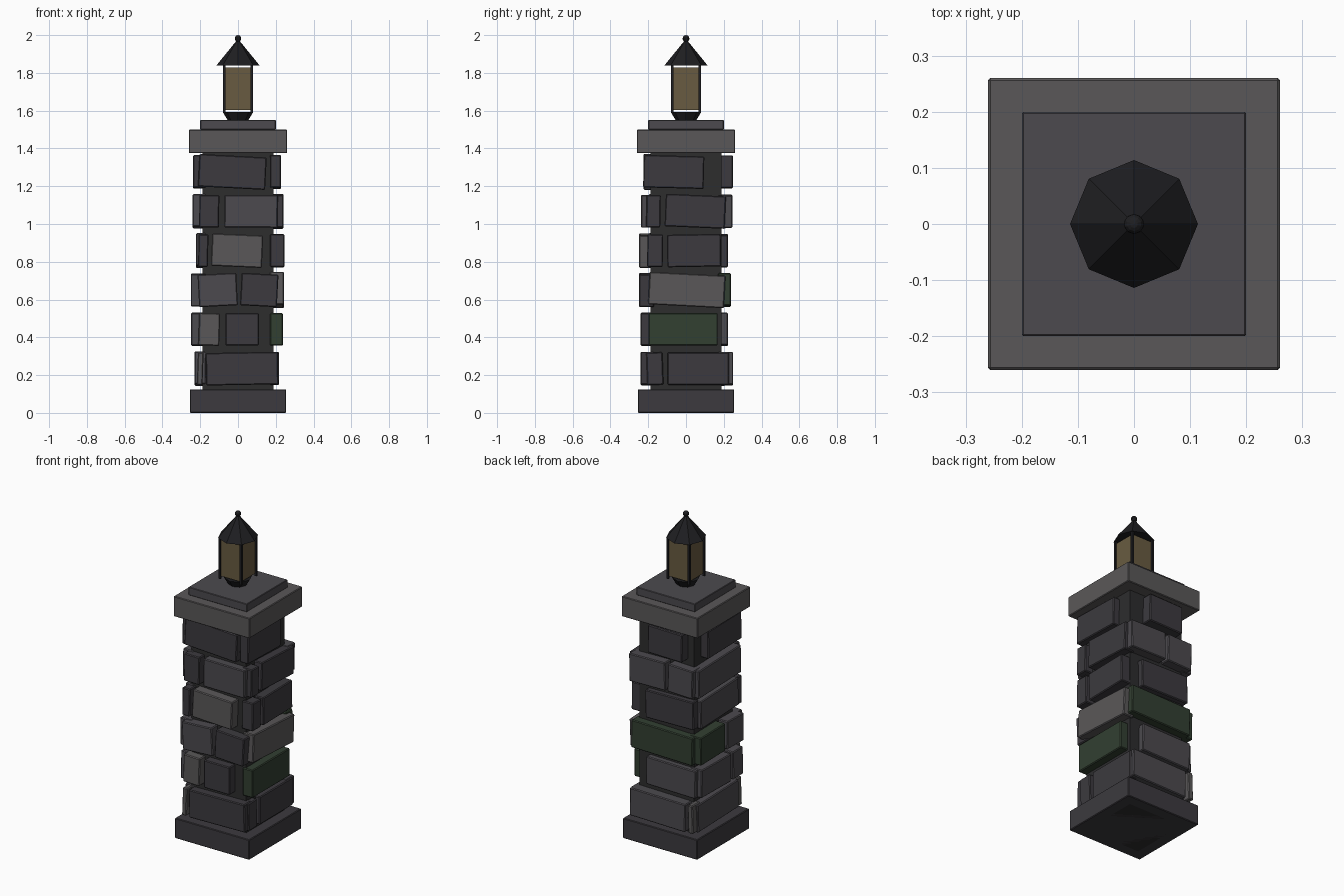
import bpy, bmesh, math
from mathutils import Matrix, Vector

if "Cube" in bpy.data.objects:
    bpy.data.objects.remove(bpy.data.objects["Cube"])


def material(name, r, g, b):
    m = bpy.data.materials.new(name)
    m.diffuse_color = (r, g, b, 1)
    m.use_nodes = True
    m.node_tree.nodes["Principled BSDF"].inputs["Base Color"].default_value = m.diffuse_color
    return m


MATS = {
    "d": material("dark_stone", 0.045, 0.042, 0.049),
    "m": material("mid_stone", 0.072, 0.068, 0.077),
    "l": material("light_stone", 0.102, 0.097, 0.099),
    "g": material("mossy_stone", 0.032, 0.050, 0.031),
    "mortar": material("mortar", 0.026, 0.026, 0.027),
    "iron": material("iron", 0.013, 0.013, 0.015),
    "glass": material("amber_glass", 0.14, 0.105, 0.052),
}


def finish(name, bm, mat, loc=(0, 0, 0), rot=(0, 0, 0)):
    me = bpy.data.meshes.new(name)
    bm.to_mesh(me)
    bm.free()
    me.materials.append(MATS[mat])
    ob = bpy.data.objects.new(name, me)
    ob.location, ob.rotation_euler = loc, rot
    bpy.context.collection.objects.link(ob)
    return ob


def block(name, size, loc, mat, bevel=0.0, rot=(0, 0, 0)):
    bm = bmesh.new()
    bmesh.ops.create_cube(bm, size=1)
    bmesh.ops.scale(bm, vec=size, verts=bm.verts)
    if bevel:
        bmesh.ops.bevel(bm, geom=bm.edges[:], offset=bevel, segments=1, affect='EDGES')
    return finish(name, bm, mat, loc, rot)


def slab(name, half, z0, z1, mat, bevel=0.0):
    return block(name, (2 * half, 2 * half, z1 - z0), (0, 0, (z0 + z1) / 2), mat, bevel)


def cone(name, r0, r1, z0, z1, mat):
    # eight-sided, with a corner on each axis
    bm = bmesh.new()
    bmesh.ops.create_cone(bm, cap_ends=True, segments=8, radius1=r0, radius2=r1, depth=z1 - z0)
    return finish(name, bm, mat, (0, 0, (z0 + z1) / 2))


# Pillar core, plinth and two-step cap
slab("mortar_core", 0.187, 0.0, 1.39, "mortar")
slab("plinth", 0.255, 0.0, 0.125, "d", 0.004)
slab("cap_slab", 0.26, 1.375, 1.5, "l", 0.004)
slab("cap_step", 0.2, 1.5, 1.55, "m", 0.003)

# Stones per side and course: (start, end, shade, tilt in degrees), in world x or y
# Each course also gives how far its stones stand out from the axis
WALLS = {
    "front": (0, 1, [
        (0.24, [(-0.215, -0.185, "l", 2), (-0.17, 0.212, "d", -1)]),
        (0.24, [(-0.208, -0.097, "l", 2), (-0.067, 0.11, "d", 0)]),
        (0.248, [(-0.21, -0.005, "m", -3), (0.015, 0.21, "d", 3)]),
        (0.248, [(-0.21, -0.158, "d", 1), (-0.14, 0.13, "l", 2.5)]),
        (0.238, [(-0.205, -0.1, "d", 1), (-0.072, 0.21, "m", 0.5)]),
        (0.225, [(-0.208, 0.148, "d", 3)])]),
    "right": (90, 1, [
        (0.218, [(-0.208, -0.122, "d", -2), (-0.098, 0.228, "d", 0)]),
        (0.238, [(-0.198, 0.168, "g", 0)]),
        (0.243, [(-0.197, 0.205, "l", 3)]),
        (0.245, [(-0.205, -0.122, "d", 1), (-0.1, 0.185, "d", -1)]),
        (0.24, [(-0.21, -0.135, "d", 1), (-0.11, 0.208, "d", 2.5)]),
        (0.228, [(-0.225, 0.095, "d", 1.5)])]),
    "back": (180, -1, [
        (0.25, [(-0.168, 0.212, "m", 1), (-0.22, -0.187, "l", -2)]),
        (0.222, [(-0.22, 0.12, "m", 1)]),
        (0.238, [(-0.21, 0.21, "g", 1)]),
        (0.222, [(-0.205, 0.125, "d", -1)]),
        (0.245, [(-0.027, 0.22, "m", -1), (-0.215, -0.045, "m", 2)]),
        (0.248, [(-0.145, 0.09, "d", 1)])]),
    "left": (270, -1, [
        (0.23, [(-0.19, 0.21, "m", -1.5)]),
        (0.248, [(-0.09, 0.2, "m", 1), (-0.207, -0.108, "m", -1)]),
        (0.25, [(-0.03, 0.21, "g", -1), (-0.21, -0.05, "m", 1)]),
        (0.222, [(-0.2, 0.17, "m", -2)]),
        (0.24, [(-0.2, 0.215, "m", -1.5)]),
        (0.237, [(-0.208, 0.12, "d", -1)])]),
}
INNER, PITCH, HEIGHT = 0.17, 0.2083, 0.172
for side, (deg, sign, courses) in WALLS.items():
    turn = Matrix.Rotation(math.radians(deg), 3, 'Z')
    for row, (out, stones) in enumerate(courses):
        z = 0.125 + PITCH * (row + 0.5) + 0.005
        for i, (a, b, shade, tilt) in enumerate(stones):
            loc = turn @ Vector((sign * (a + b) / 2, -(out + INNER) / 2, z))
            block(f"{side}_stone_{row + 1}_{i + 1}", (b - a, out - INNER, HEIGHT), loc,
                  shade, 0.005, (0, math.radians(tilt), math.radians(deg)))

# Lantern: tapered foot, square glass, corner posts, roof and finial
cone("lantern_foot", 0.055, 0.08, 1.55, 1.592, "iron")
block("lantern_glass", (0.14, 0.14, 0.226), (0, 0, 1.716), "glass")
for i, (sx, sy) in enumerate([(-1, -1), (1, -1), (1, 1), (-1, 1)]):
    block(f"lantern_post_{i + 1}", (0.013, 0.013, 0.254), (0.073 * sx, 0.073 * sy, 1.715), "iron")
cone("lantern_roof", 0.114, 0.008, 1.84, 1.97, "iron")
bm = bmesh.new()
bmesh.ops.create_uvsphere(bm, u_segments=10, v_segments=8, radius=0.018)
finish("finial", bm, "iron", (0, 0, 1.982))
